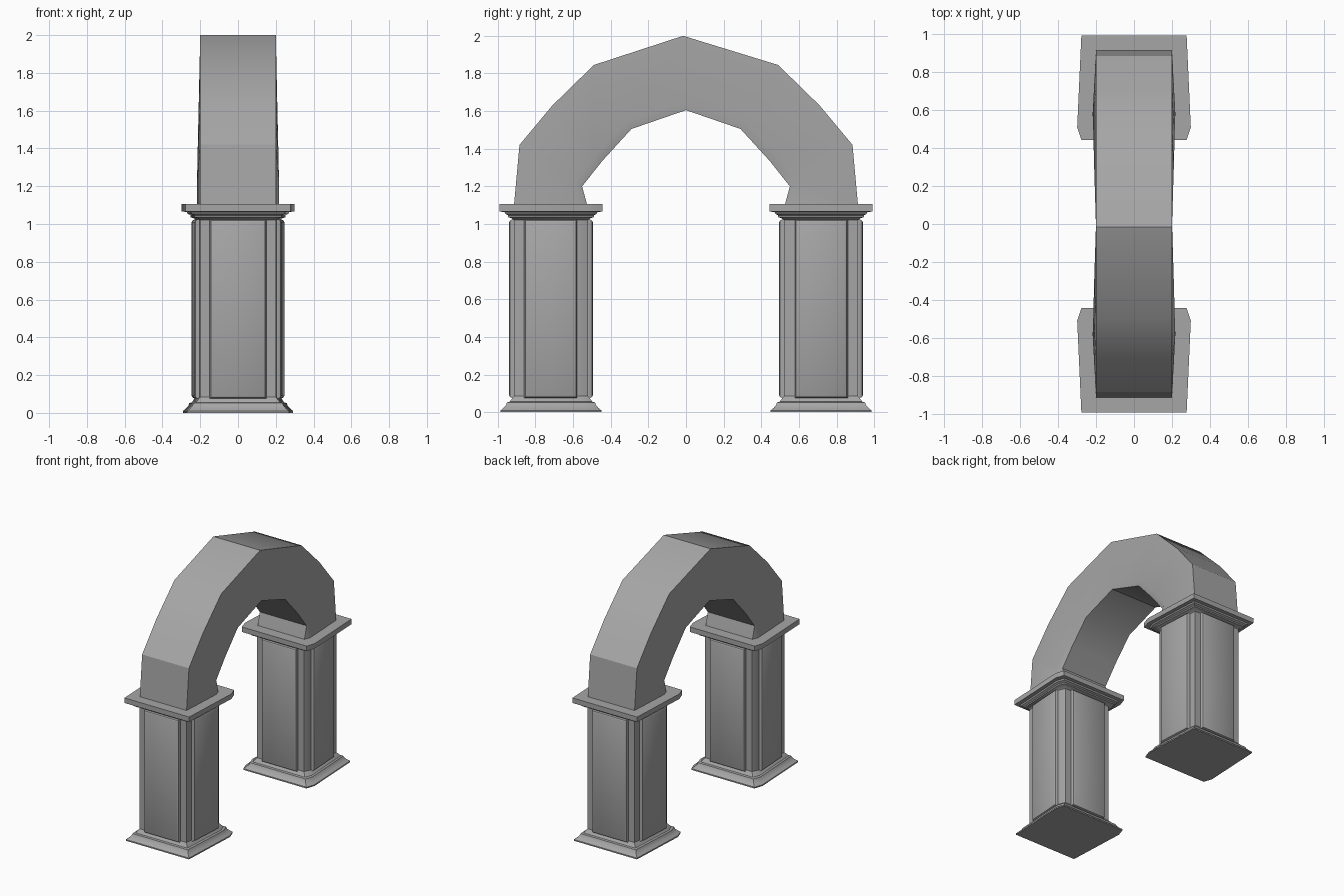
import bpy, bmesh, math
from mathutils import Vector

cube = bpy.data.objects.get("Cube")
if cube:
    bpy.data.objects.remove(cube, do_unlink=True)

# Single stone colour
stone = bpy.data.materials.new("grey_stone")
stone.use_nodes = True
GREY = (0.38, 0.38, 0.38, 1)
stone.diffuse_color = GREY
stone.node_tree.nodes["Principled BSDF"].inputs["Base Color"].default_value = GREY


def loft(name, rings):
    """Skin a list of equal-length rings and cap both ends."""
    bm = bmesh.new()
    loops = [[bm.verts.new(p) for p in ring] for ring in rings]
    for a, b in zip(loops, loops[1:]):
        n = len(a)
        for i in range(n):
            j = (i + 1) % n
            bm.faces.new((a[i], a[j], b[j], b[i]))
    bm.faces.new(loops[0])
    bm.faces.new(loops[-1])
    bmesh.ops.recalc_face_normals(bm, faces=bm.faces)
    mesh = bpy.data.meshes.new(name)
    bm.to_mesh(mesh)
    bm.free()
    mesh.materials.append(stone)
    obj = bpy.data.objects.new(name, mesh)
    bpy.context.collection.objects.link(obj)
    bpy.ops.object.select_all(action='DESELECT')
    obj.select_set(True)
    bpy.context.view_layer.objects.active = obj
    bpy.ops.object.shade_smooth_by_angle(angle=math.radians(30))
    return obj


def plan(o, z, side):
    """Pillar outline grown by o: tapered, with clipped inner corners."""
    half = [(0.2 + o, 0.915 + o), (0.222 + o, 0.57 - 0.8 * o), (0.2 + o, 0.52 - o)]
    pts = half + [(-x, y) for x, y in reversed(half)]
    return [Vector((x, y * side, z)) for x, y in pts]


def panel(name, p, q, out):
    """Raised panel with bevelled rim, standing on the line p-q."""
    p, q, out = Vector(p), Vector(q), Vector(out)
    along = (q - p).normalized()
    rings = []
    for inset, rise in ((0, -0.01), (0, 0.008), (0.006, 0.02), (0.015, 0.025)):
        a = p + along * inset + out * rise
        b = q - along * inset + out * rise
        low, high = Vector((0, 0, 0.075 + inset)), Vector((0, 0, 1.025 - inset))
        rings.append([a + low, b + low, b + high, a + high])
    loft(name, rings)


# Pillars: base moulding, shaft and cap, with a panel on each face
BASE = [(0.07, 0), (0.07, 0.01), (0.055, 0.022), (0.042, 0.036), (0.036, 0.052),
        (0.022, 0.056), (0.012, 0.07), (0, 0.085)]
CAP = [(0, 1.02), (0.012, 1.03), (0.03, 1.036), (0.03, 1.046), (0.045, 1.054),
       (0.05, 1.064), (0.077, 1.066), (0.077, 1.105)]
for side, label in ((-1, "front"), (1, "back")):
    loft(label + "_base", [plan(o, z, side) for o, z in BASE])
    loft(label + "_shaft", [plan(0, z, side) for z in (0.06, 1.04)])
    loft(label + "_cap", [plan(o, z, side) for o, z in CAP])
    for y, d, face in ((0.915, 1, "outer"), (0.52, -1, "inner")):
        panel(f"{label}_{face}_panel", (-0.15, y * side, 0), (0.15, y * side, 0),
              (0, d * side, 0))
    for s, face in ((1, "left"), (-1, "right")):
        panel(f"{label}_{face}_panel", (0.204 * s, 0.86 * side, 0),
              (0.221 * s, 0.578 * side, 0), (s, 0, 0))

# Arch: outer and inner edge (y, z) and half width near the inner edge
HALF = [((0.915, 1.09), (0.522, 1.09), 0.218), ((0.885, 1.42), (0.552, 1.2), 0.217),
        ((0.71, 1.63), (0.445, 1.335), 0.214), ((0.49, 1.845), (0.29, 1.505), 0.21)]
CROWN = [((-0.015, 2.0), (0, 1.605), 0.2)]
mirrored = [((-o[0], o[1]), (-i[0], i[1]), w) for o, i, w in reversed(HALF)]
rings = []
for outer, inner, w in HALF + CROWN + mirrored:
    o, i = Vector((0, *outer)), Vector((0, *inner))
    half = [(o, 0.2), (o.lerp(i, 0.88), w), (i, 0.2)]
    rings.append([p + Vector((x, 0, 0)) for p, x in half]
                 + [p - Vector((x, 0, 0)) for p, x in reversed(half)])
loft("arch", rings)
